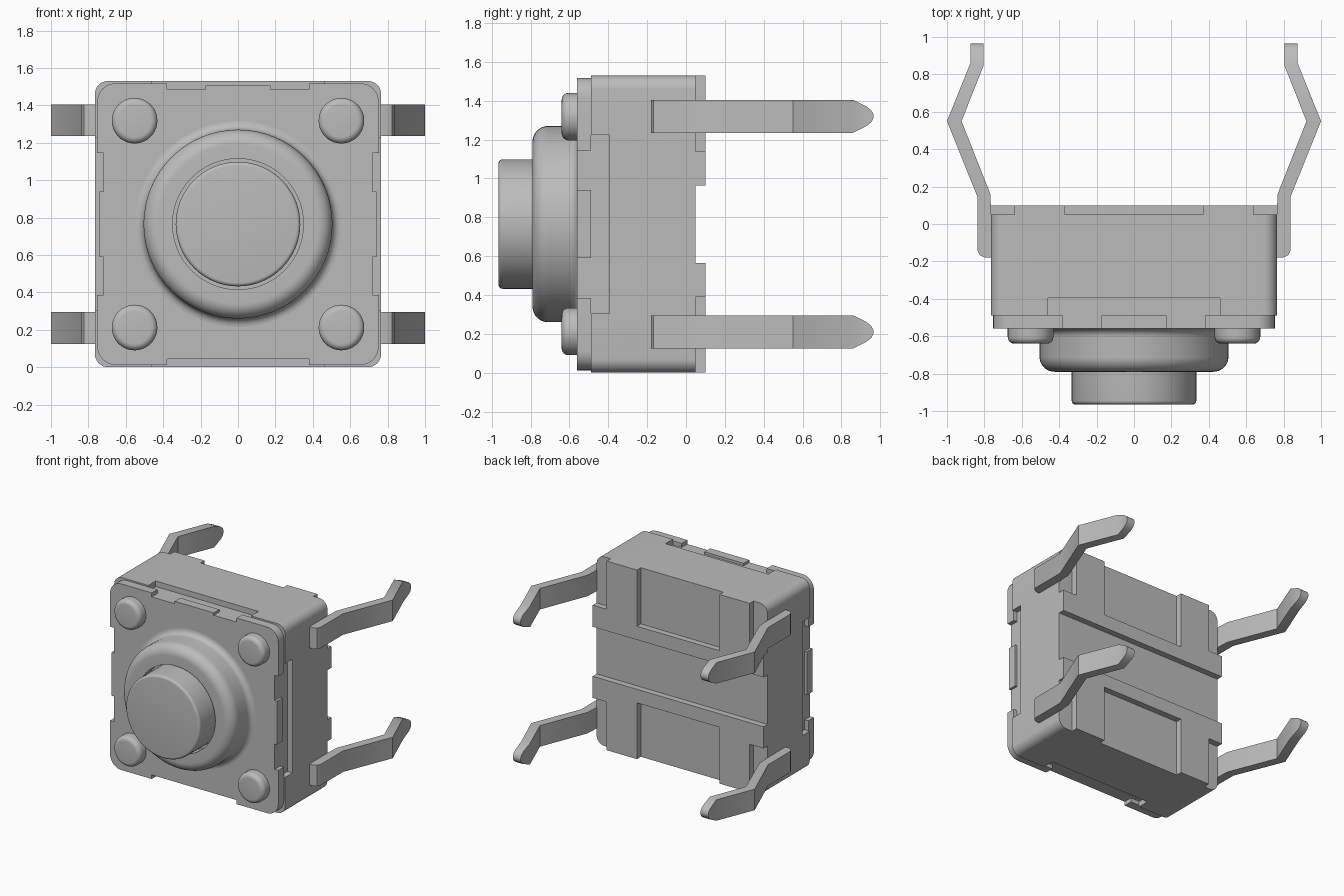
import bpy, bmesh
from math import sin, cos, pi, radians

if "Cube" in bpy.data.objects:
    bpy.data.objects.remove(bpy.data.objects["Cube"], do_unlink=True)

mat = bpy.data.materials.new("plain grey")
mat.use_nodes = True
GREY = (0.5, 0.5, 0.5, 1)
mat.diffuse_color = GREY
mat.node_tree.nodes["Principled BSDF"].inputs["Base Color"].default_value = GREY

MID = 0.765   # height of the centre, also half the body width


def activate(ob):
    bpy.ops.object.select_all(action='DESELECT')
    ob.select_set(True)
    bpy.context.view_layer.objects.active = ob


def loft(name, rings, caps=True):
    """Skin a row of closed rings that have equal point counts."""
    bm = bmesh.new()
    rows = [[bm.verts.new(p) for p in ring] for ring in rings]
    n = len(rows[0])
    for a, b in zip(rows, rows[1:]):
        for i in range(n):
            j = (i + 1) % n
            bm.faces.new((a[i], a[j], b[j], b[i]))
    if caps:
        bm.faces.new(rows[0])
        bm.faces.new(rows[-1])
    bmesh.ops.recalc_face_normals(bm, faces=bm.faces)
    me = bpy.data.meshes.new(name)
    bm.to_mesh(me)
    bm.free()
    me.materials.append(mat)
    ob = bpy.data.objects.new(name, me)
    bpy.context.collection.objects.link(ob)
    return ob


def smooth(ob):
    activate(ob)
    bpy.ops.object.shade_smooth_by_angle(angle=radians(35))


def arc(cx, cy, r, start, end, n=8):
    return [(cx + r * cos(radians(start + (end - start) * i / n)),
             cy + r * sin(radians(start + (end - start) * i / n))) for i in range(n + 1)]


def rounded_slab(name, half, r, y0, y1):
    k = half - r
    outline = []
    for i, (sx, sz) in enumerate([(1, 1), (-1, 1), (-1, -1), (1, -1)]):
        outline += arc(sx * k, MID + sz * k, r, 90 * i, 90 * i + 90)
    return loft(name, [[(x, y, z) for x, z in outline] for y in (y0, y1)])


def lathe(name, profile, cx=0, cz=MID, segments=64):
    """Turn a (radius, y) profile about a front-to-back axis."""
    turns = [2 * pi * i / segments for i in range(segments)]
    return loft(name, [[(cx + r * cos(t), y, cz + r * sin(t)) for t in turns]
                       for r, y in profile])


def cut(ob, x0, x1, y0, y1, z0, z1):
    """Cut a box out of an object; z is measured from the centre."""
    z0, z1 = z0 + MID, z1 + MID
    cutter = loft("cutter", [[(x0, y, z0), (x1, y, z0), (x1, y, z1), (x0, y, z1)]
                             for y in (y0, y1)])
    cutter.hide_render = True
    mod = ob.modifiers.new("cut", 'BOOLEAN')
    mod.operation, mod.solver, mod.object = 'DIFFERENCE', 'EXACT', cutter
    activate(ob)
    bpy.ops.object.modifier_apply(modifier=mod.name)
    bpy.data.objects.remove(cutter, do_unlink=True)


def cut_edge(ob, side, a, b, depth_from, y0, y1):
    """Cut a notch spanning a..b into one of the four outer edges."""
    lo, hi = depth_from, 1.0
    if side in ("left", "right"):
        x = (lo, hi) if side == "left" else (-hi, -lo)
        cut(ob, *x, y0, y1, a, b)
    else:
        z = (lo, hi) if side == "top" else (-hi, -lo)
        cut(ob, a, b, y0, y1, *z)


# Body with edge pockets, back groove, back recesses and corner notches
body = rounded_slab("body", MID, 0.07, -0.49, 0.10)
for side in ("left", "right", "top", "bottom"):
    cut_edge(body, side, -0.46, 0.46, 0.72, -0.6, -0.395)
cut(body, -1, 1, 0.05, 0.2, -0.2, 0.2)
for side in ("top", "bottom"):
    cut_edge(body, side, -0.37, 0.37, 0.31, 0.05, 0.2)
    cut_edge(body, side, -1, -0.64, 0.375, 0.05, 0.2)
    cut_edge(body, side, 0.64, 1, 0.375, 0.05, 0.2)
smooth(body)

# Front plate with stepped notches round the rim
plate = rounded_slab("front_plate", 0.753, 0.1, -0.56, -0.488)
for side in ("left", "right", "top"):
    cut_edge(plate, side, -0.38, -0.175, 0.72, -0.7, -0.4)
    cut_edge(plate, side, 0.175, 0.38, 0.72, -0.7, -0.4)
    cut_edge(plate, side, -0.2, 0.2, 0.74, -0.7, -0.4)
cut_edge(plate, "bottom", -0.38, 0.38, 0.72, -0.7, -0.4)
smooth(plate)

# Raised collar with flared foot, rounded rim and a hole for the button
collar = [(0.55, -0.55)] + arc(0.55, -0.605, 0.045, 90, 180, 6)
collar += arc(0.425, -0.71, 0.08, 0, -90, 10)
collar += [(0.35, -0.79), (0.35, -0.70), (0.30, -0.70)]
smooth(lathe("collar", collar))

# Push button
button = [(0.333, -0.68)] + arc(0.313, -0.945, 0.02, 0, -90, 5)
smooth(lathe("button", button))

# Four round studs at the corners of the plate
for sx, row in ((1, "left"), (-1, "right")):
    for sz, level in ((1, "upper"), (-1, "lower")):
        stud = [(0.122, -0.55)] + arc(0.087, -0.605, 0.035, 0, -90, 6)
        smooth(lathe(f"{level}_{row}_stud", stud, 0.553 * sx, MID + 0.553 * sz, 40))

# Bent legs: inner x, outer x, inner y, outer y, half height
stations = [(0.755, 0.795, -0.18, -0.18, 0.085),
            (0.755, 0.823, -0.168, -0.168, 0.085),
            (0.755, 0.837, -0.14, -0.14, 0.085),
            (0.768, 0.837, 0.16, 0.145, 0.085),
            (0.922, 1.0, 0.55, 0.55, 0.085),
            (0.805, 0.875, 0.845, 0.86, 0.085),
            (0.805, 0.875, 0.93, 0.93, 0.05),
            (0.805, 0.875, 0.953, 0.953, 0.032),
            (0.805, 0.875, 0.965, 0.965, 0.01)]
for sx, row in ((1, "left"), (-1, "right")):
    for sz, level in ((1, "upper"), (-1, "lower")):
        cz = MID + 0.555 * sz
        smooth(loft(f"{level}_{row}_leg",
                    [[(sx * xi, yi, cz - h), (sx * xo, yo, cz - h),
                      (sx * xo, yo, cz + h), (sx * xi, yi, cz + h)]
                     for xi, xo, yi, yo, h in stations]))
